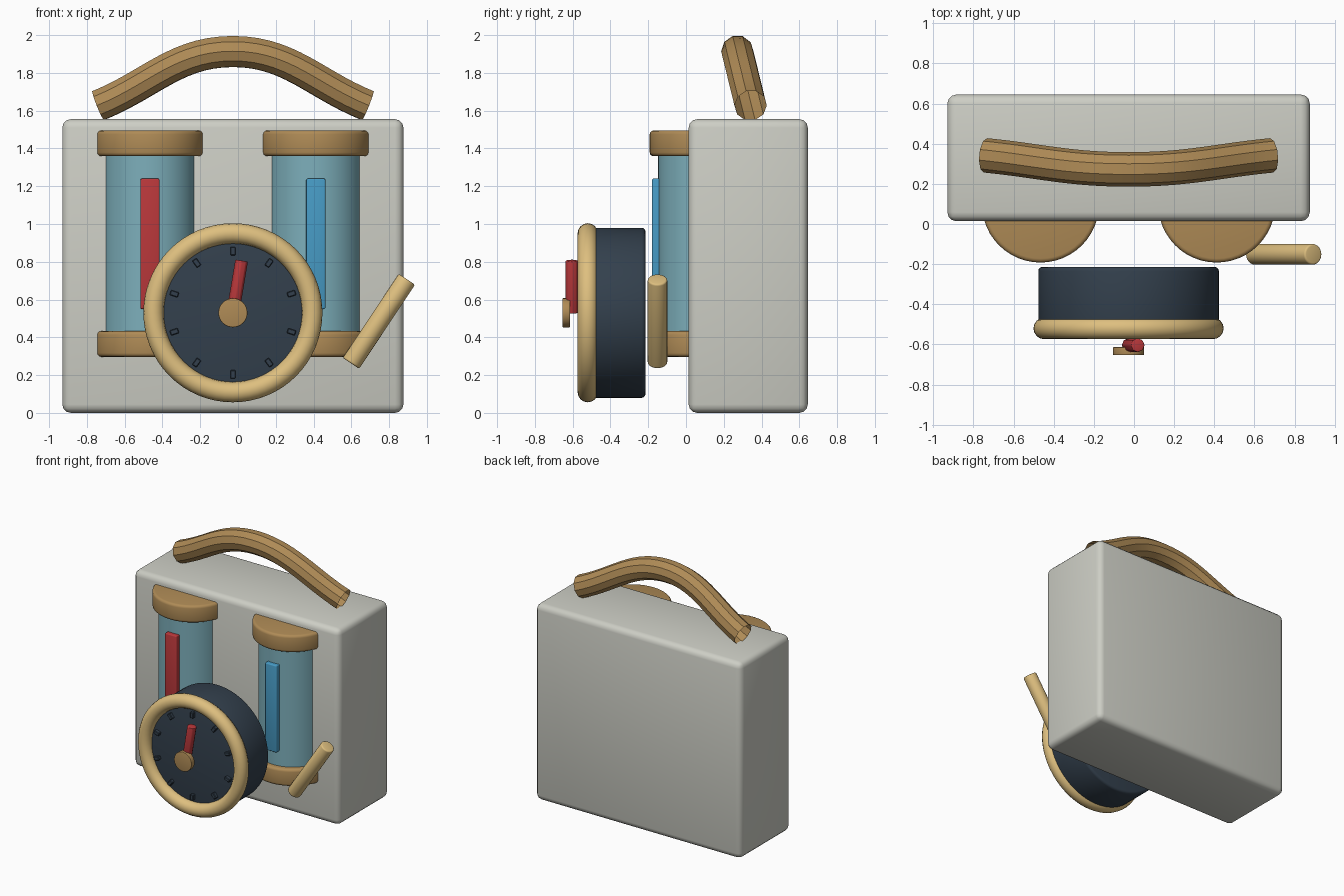
import bpy
import math
from mathutils import Vector

if "Cube" in bpy.data.objects:
    bpy.data.objects.remove(bpy.data.objects["Cube"])


def srgb(r, g, b):
    f = lambda c: c / 12.92 if c <= 0.04045 else ((c + 0.055) / 1.055) ** 2.4
    return tuple(f(v / 255) for v in (r, g, b)) + (1.0,)


def material(name, rgb):
    m = bpy.data.materials.new(name)
    m.diffuse_color = srgb(*rgb)
    m.use_nodes = True
    m.node_tree.nodes["Principled BSDF"].inputs["Base Color"].default_value = m.diffuse_color
    return m


GREY = material("light_grey", (205, 206, 197))
BROWN = material("bronze_brown", (175, 139, 86))
GOLD = material("pale_gold", (222, 191, 127))
TEAL = material("glass_teal", (125, 175, 187))
DARK = material("dark_slate", (51, 64, 77))
RED = material("red", (186, 56, 59))
BLUE = material("blue", (71, 155, 197))


def finish(name, mat, bevel=0.0, segments=3):
    ob = bpy.context.object
    ob.name = name
    ob.data.materials.append(mat)
    if bevel:
        bpy.ops.object.transform_apply(location=False, rotation=False, scale=True)
        mod = ob.modifiers.new("rounded_edges", 'BEVEL')
        mod.width, mod.segments, mod.limit_method = bevel, segments, 'ANGLE'
        bpy.ops.object.modifier_apply(modifier=mod.name)
    bpy.ops.object.shade_smooth_by_angle(angle=math.radians(35))
    return ob


def box(name, mat, lo, hi, bevel):
    lo, hi = Vector(lo), Vector(hi)
    bpy.ops.mesh.primitive_cube_add(size=1, location=(lo + hi) / 2)
    bpy.context.object.scale = hi - lo
    return finish(name, mat, bevel)


def cylinder(name, mat, center, radius, depth, rot=(0, 0, 0), bevel=0.0, sides=48):
    bpy.ops.mesh.primitive_cylinder_add(vertices=sides, radius=radius, depth=depth,
                                        location=center, rotation=rot)
    return finish(name, mat, bevel)


CX, FACING = -0.027, (math.pi / 2, 0, 0)

# Case
box("case_body", GREY, (-0.93, 0.014, 0), (0.876, 0.645, 1.555), 0.045)

# Two gauge tubes half sunk in the case, with end caps and level strips
for side, name, mat in ((-1, "left", RED), (1, "right", BLUE)):
    x = CX + side * 0.439
    cylinder(name + "_tube", TEAL, (x, 0.10, 0.895), 0.248, 1.0)
    cylinder(name + "_top_cap", BROWN, (x, 0.10, 1.427), 0.292, 0.136, bevel=0.02)
    cylinder(name + "_bottom_cap", BROWN, (x, 0.10, 0.365), 0.292, 0.136, bevel=0.02)
    box(name + "_level_strip", mat, (x - 0.051, -0.18, 0.55), (x + 0.051, -0.12, 1.24), 0.008)

# Dial drum and rim
CZ = 0.53
cylinder("dial_drum", DARK, (CX, -0.366, CZ), 0.45, 0.304, FACING, 0.02, 64)
bpy.ops.mesh.primitive_torus_add(major_radius=0.42, minor_radius=0.054, major_segments=64,
                                 minor_segments=16, location=(CX, -0.52, CZ), rotation=FACING)
finish("dial_rim", GOLD)

# Dial tick marks
for i in range(10):
    a = i * math.tau / 10
    bpy.ops.mesh.primitive_cube_add(
        size=1, location=(CX + 0.326 * math.sin(a), -0.525, CZ + 0.326 * math.cos(a)),
        rotation=(0, a, 0))
    bpy.context.object.scale = (0.028, 0.04, 0.045)
    finish("dial_tick", DARK, 0.004, 1)

# Pointer and hub
tilt = math.radians(9.5)
cylinder("pointer", RED, (CX + 0.14 * math.sin(tilt), -0.604, CZ + 0.14 * math.cos(tilt)),
         0.035, 0.28, (0, tilt, 0), 0.005, 8)
cylinder("pointer_hub", BROWN, (CX, -0.634, CZ), 0.077, 0.04, FACING, 0.003, 32)

# Slanted lever beside the dial
cylinder("side_lever", GOLD, (0.746, -0.151, 0.485), 0.052, 0.535,
         (0, math.radians(33.6), 0), 0.01, 24)

# Carrying handle: open tube swept along an arched curve
curve = bpy.data.curves.new("carry_handle", 'CURVE')
curve.dimensions = '3D'
curve.bevel_depth, curve.bevel_resolution = 0.086, 3
curve.resolution_u = 14
spline = curve.splines.new('BEZIER')
spline.bezier_points.add(2)
mid = Vector((CX, 0.272, 1.913))
ends = [mid + Vector((s * 0.713, 0.07, -0.286)) for s in (-1, 1)]
flat = Vector((0.30, 0, 0))
for p, co, tangent in zip(spline.bezier_points, (ends[0], mid, ends[1]),
                          ((mid - ends[0]) / 2.56, flat, (ends[1] - mid) / 2.56)):
    p.handle_left_type = p.handle_right_type = 'FREE'
    p.co, p.handle_left, p.handle_right = co, co - tangent, co + tangent
handle = bpy.data.objects.new("carry_handle", curve)
bpy.context.collection.objects.link(handle)
bpy.ops.object.select_all(action='DESELECT')
handle.select_set(True)
bpy.context.view_layer.objects.active = handle
bpy.ops.object.convert(target='MESH')
finish_mat = bpy.context.object
finish_mat.data.materials.clear()
finish("carry_handle", BROWN)
